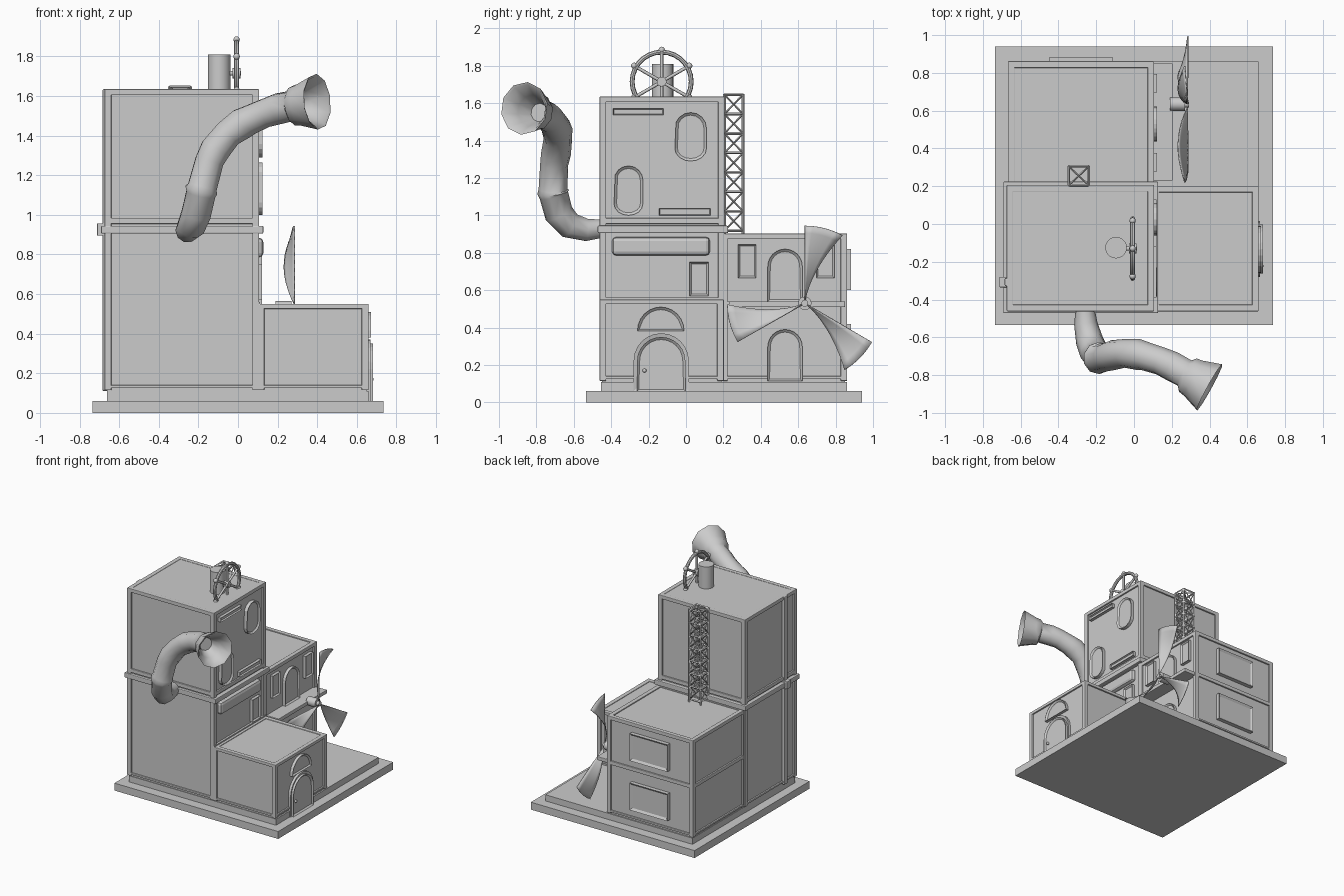
import bpy, bmesh, math
from math import sin, cos, pi, radians
from mathutils import Vector, Matrix

if "Cube" in bpy.data.objects:
    bpy.data.objects.remove(bpy.data.objects["Cube"])


def finish(name, bm, smooth=False, bevel=0):
    bmesh.ops.recalc_face_normals(bm, faces=bm.faces)
    me = bpy.data.meshes.new(name)
    bm.to_mesh(me)
    bm.free()
    ob = bpy.data.objects.new(name, me)
    bpy.context.collection.objects.link(ob)
    if bevel:
        m = ob.modifiers.new("bevel", 'BEVEL')
        m.width, m.segments = bevel, 2
    if smooth:
        bpy.ops.object.select_all(action='DESELECT')
        ob.select_set(True)
        bpy.context.view_layer.objects.active = ob
        bpy.ops.object.shade_smooth_by_angle(angle=radians(50))
    return ob


def add_box(bm, x0, x1, y0, y1, z0, z1):
    m = Matrix.Translation(((x0 + x1) / 2, (y0 + y1) / 2, (z0 + z1) / 2))
    bmesh.ops.create_cube(bm, size=1, matrix=m @ Matrix.Diagonal((x1 - x0, y1 - y0, z1 - z0, 1)))


def box(name, *b, bevel=0):
    bm = bmesh.new()
    add_box(bm, *b)
    return finish(name, bm, bevel=bevel)


def add_rod(bm, p, q, r, n=6):
    p, q = Vector(p), Vector(q)
    rot = (q - p).to_track_quat('Z', 'Y').to_matrix().to_4x4()
    bmesh.ops.create_cone(bm, cap_ends=True, segments=n, radius1=r, radius2=r, depth=(q - p).length,
                          matrix=Matrix.Translation((p + q) / 2) @ rot)


def trim(name, x0, x1, y0, y1, z0, z1, levels, o=0.012, w=0.035):
    # corner posts plus horizontal bands round a block
    bm = bmesh.new()
    for a, b in ((x0 - o, x0 - o + w), (x1 + o - w, x1 + o)):
        for c, d in ((y0 - o, y0 - o + w), (y1 + o - w, y1 + o)):
            add_box(bm, a, b, c, d, z0, z1)
    for z, h in levels:
        for a, b in ((x0 - o, x0 - o + w), (x1 + o - w, x1 + o)):
            add_box(bm, a, b, y0 - o, y1 + o, z - h, z)
        for c, d in ((y0 - o, y0 - o + w), (y1 + o - w, y1 + o)):
            add_box(bm, x0 - o, x1 + o, c, d, z - h, z)
    finish(name, bm, bevel=0.004)


def rect(u0, u1, v0, v1):
    return [(u0, v0), (u1, v0), (u1, v1), (u0, v1)]


def arch(u0, u1, v0, v1, n=12):
    r, c = (u1 - u0) / 2, (u0 + u1) / 2
    return [(u0, v0), (u1, v0)] + [(c + r * cos(pi * i / n), v1 - r + r * sin(pi * i / n)) for i in range(n + 1)]


def fan_light(u0, u1, v0, v1, n=12):
    r, c = (u1 - u0) / 2, (u0 + u1) / 2
    return [(c + r * cos(pi * i / n), v0 + (v1 - v0) * sin(pi * i / n)) for i in range(n + 1)]


def capsule(u0, u1, v0, v1, n=8):
    r, c = (u1 - u0) / 2, (u0 + u1) / 2
    return [(c + r * cos(a), (v1 - r if a < pi else v0 + r * .8) + r * (1 if a < pi else .8) * sin(a))
            for a in [pi * i / n for i in range(n + 1)] + [pi + pi * i / n for i in range(n + 1)]]


def opening(name, pts, base, out, face='x', frame=0.014, depth=0.012):
    # raised surround with a recessed leaf on the +x or +y face
    to3 = (lambda u, v, d: (d, u, v)) if face == 'x' else (lambda u, v, d: (u, d, v))
    bm = bmesh.new()
    back = [bm.verts.new(to3(u, v, base - .03)) for u, v in pts]
    front = [bm.verts.new(to3(u, v, base + out)) for u, v in pts]
    bm.faces.new(back)
    cap = bm.faces.new(front)
    n = len(pts)
    for i in range(n):
        j = (i + 1) % n
        bm.faces.new((back[i], back[j], front[j], front[i]))
    bmesh.ops.remove_doubles(bm, verts=bm.verts, dist=1e-5)
    bmesh.ops.recalc_face_normals(bm, faces=bm.faces)
    if frame:
        bmesh.ops.inset_region(bm, faces=[cap], thickness=frame)
        off = Vector(to3(0, 0, -depth))
        bmesh.ops.translate(bm, verts=cap.verts, vec=off)
    finish(name, bm)


# base slab and plinth
box("base_slab", -.735, .735, -.535, .94, 0, .06)
box("plinth", -.66, .66, -.455, .86, .05, .11)

# three building blocks with their trims
box("tower", -.662, .095, -.45, .195, .06, 1.632)
trim("tower_trim", -.662, .095, -.45, .195, .115, 1.625, [(1.635, .03), (.985, .03), (.14, .015)])
box("tower_belt", -.692, .128, -.472, .225, .905, .945, bevel=.006)
box("rear_wing", -.655, .095, .19, .85, .06, .895)
trim("rear_wing_trim", -.655, .095, .2, .85, .115, .895, [(.903, .03), (.54, .03), (.14, .015)])
box("entry_block", .08, .648, -.45, .19, .06, .545)
trim("entry_block_trim", .11, .648, -.45, .19, .115, .54, [(.55, .025), (.14, .015)])
box("tower_side_ledge", .08, .112, -.46, .2, .545, .56)

# downpipe and clamp on the left wall
box("downpipe", -.685, -.65, -.33, -.285, .11, 1.635, bevel=.008)
box("downpipe_clamp", -.712, -.65, -.335, -.28, .895, .957, bevel=.004)

# tower windows, slots and awning
opening("tower_window_high", capsule(-.06, .11, 1.29, 1.55), .095, .028)
opening("tower_window_low", capsule(-.385, -.23, 1.0, 1.265), .095, .028)
opening("tower_slot_high", rect(-.39, -.12, 1.538, 1.572), .095, .025, frame=.007)
opening("tower_slot_low", rect(-.145, .13, 1.0, 1.038), .095, .025, frame=.007)
box("tower_awning", .06, .128, -.395, .128, .785, .885, bevel=.022)
opening("tower_window_mid", rect(.02, .12, .57, .75), .095, .026)

# entry door
opening("door_surround", arch(-.28, .015, .06, .37), .648, .02, frame=.02, depth=.005)
opening("door", arch(-.262, -.003, .06, .35), .648, .034)
opening("door_fan_window", fan_light(-.26, -.01, .382, .51), .648, .024)
bm = bmesh.new()
bmesh.ops.create_uvsphere(bm, u_segments=10, v_segments=6, radius=.011,
                          matrix=Matrix.Translation((.675, -.222, .17)))
finish("door_knob", bm, True)

# rear wing openings
for i, (z0, z1) in enumerate(((.115, .39), (.54, .82))):
    opening(f"wing_arch_{i}", arch(.437, .622, z0, z1), .095, .026)
for i, (y0, y1) in enumerate(((.278, .375), (.697, .794))):
    opening(f"wing_window_{i}", rect(y0, y1, .665, .845), .095, .026)
for i, (z0, z1) in enumerate(((.2, .42), (.6, .82))):
    opening(f"back_window_{i}", rect(-.45, -.11, z0, z1), .85, .032, 'y', .025)
box("balcony", .09, .205, .23, .85, .51, .54, bevel=.004)

# fan: hub and three cupped blades
FC = Vector((0, .635, .53))
bm = bmesh.new()
add_rod(bm, (.19, FC.y, FC.z), (.27, FC.y, FC.z), .036, 16)
add_rod(bm, (.26, FC.y, FC.z), (.292, FC.y, FC.z), .018, 12)
finish("fan_hub", bm, True)
bm = bmesh.new()
for k in range(3):
    grid = []
    for i in range(11):
        r = .015 + .4 * i / 10
        row = []
        for j in range(6):
            t = j / 5
            a = radians(90 + 120 * k) - t * radians(29) * (r / .41) ** .5
            x = .285 - .052 * t * sin(pi * min(1, (i / 10) ** .9 * .9))
            row.append(bm.verts.new((x, FC.y + r * cos(a), FC.z + r * sin(a))))
        grid.append(row)
    for i in range(10):
        for j in range(5):
            bm.faces.new((grid[i][j], grid[i + 1][j], grid[i + 1][j + 1], grid[i][j + 1]))
fan = finish("fan_blades", bm, True)
m = fan.modifiers.new("thickness", 'SOLIDIFY')
m.thickness, m.offset = .006, 0

# lattice mast
bm = bmesh.new()
c = [(-.345, .205), (-.24, .205), (-.24, .305), (-.345, .305)]
zs = [.918 + .104 * i for i in range(8)]
for i in range(4):
    a, b = c[i], c[(i + 1) % 4]
    add_rod(bm, (*a, .895), (*a, 1.648), .008, 4)
    for z in zs:
        add_rod(bm, (*a, z), (*b, z), .007, 4)
    for z, y in zip(zs, zs[1:]):
        add_rod(bm, (*a, z), (*b, y), .005, 4)
        add_rod(bm, (*b, z), (*a, y), .005, 4)
for i in range(2):
    add_rod(bm, (*c[i], 1.646), (*c[i + 2], 1.646), .005, 4)
finish("lattice_mast", bm)

# roof drum and spoked wheel
bm = bmesh.new()
add_rod(bm, (-.095, -.125, 1.62), (-.095, -.125, 1.81), .057, 20)
finish("roof_drum", bm, True)
W = Vector((-.007, -.13, 1.715))
bpy.ops.mesh.primitive_torus_add(location=W, rotation=(0, pi / 2, 0), major_radius=.158, minor_radius=.013,
                                 major_segments=28, minor_segments=8)
bpy.context.object.name = "wheel_rim"
bpy.ops.object.shade_smooth_by_angle()
bm = bmesh.new()
add_rod(bm, (-.06, W.y, W.z), (.015, W.y, W.z), .012, 10)
add_rod(bm, W - Vector((.02, 0, 0)), W + Vector((.02, 0, 0)), .026, 12)
for k in range(6):
    d = Vector((0, cos(pi / 6 + k * pi / 3), sin(pi / 6 + k * pi / 3)))
    add_rod(bm, W, W + d * .16, .009, 8)
    bmesh.ops.create_uvsphere(bm, u_segments=10, v_segments=6, radius=.017,
                              matrix=Matrix.Translation(W + d * .17))
finish("wheel_spokes", bm, True)

# curved horn: x, y, z, radius along the path, last rows turn back inside the bell
path = [(-.26, -.44, .93, .05), (-.255, -.53, .922, .062), (-.235, -.62, .945, .073),
        (-.21, -.68, 1.01, .078), (-.187, -.707, 1.11, .078), (-.185, -.71, 1.125, .086),
        (-.18, -.711, 1.14, .077), (-.145, -.705, 1.27, .075), (-.115, -.695, 1.33, .08),
        (-.05, -.685, 1.41, .076), (.02, -.69, 1.46, .083), (.06, -.70, 1.48, .077),
        (.14, -.725, 1.515, .075), (.2, -.752, 1.535, .08), (.27, -.79, 1.55, .078),
        (.285, -.80, 1.553, .102), (.315, -.817, 1.558, .108), (.40, -.865, 1.572, .142),
        (.395, -.862, 1.571, .13), (.33, -.826, 1.56, .085), (.26, -.785, 1.55, .05)]
P = [Vector(p[:3]) for p in path]
bell = Vector((.87, -.48, .08)).normalized()
t = Vector((0, -1, 0))
side = Vector((1, 0, 0))
bm = bmesh.new()
rings = []
N = 10
for i, p in enumerate(P):
    new = bell if i >= 15 else (P[i + 1] - P[max(i - 1, 0)]).normalized()
    side = t.rotation_difference(new) @ side
    t = new
    up = t.cross(side)
    rings.append([bm.verts.new(p + path[i][3] * (side * cos(2 * pi * k / N) + up * sin(2 * pi * k / N)))
                  for k in range(N)])
for a, b in zip(rings, rings[1:]):
    for k in range(N):
        bm.faces.new((a[k], a[(k + 1) % N], b[(k + 1) % N], b[k]))
bm.faces.new(rings[0])
bm.faces.new(rings[-1])
finish("horn", bm, True)
